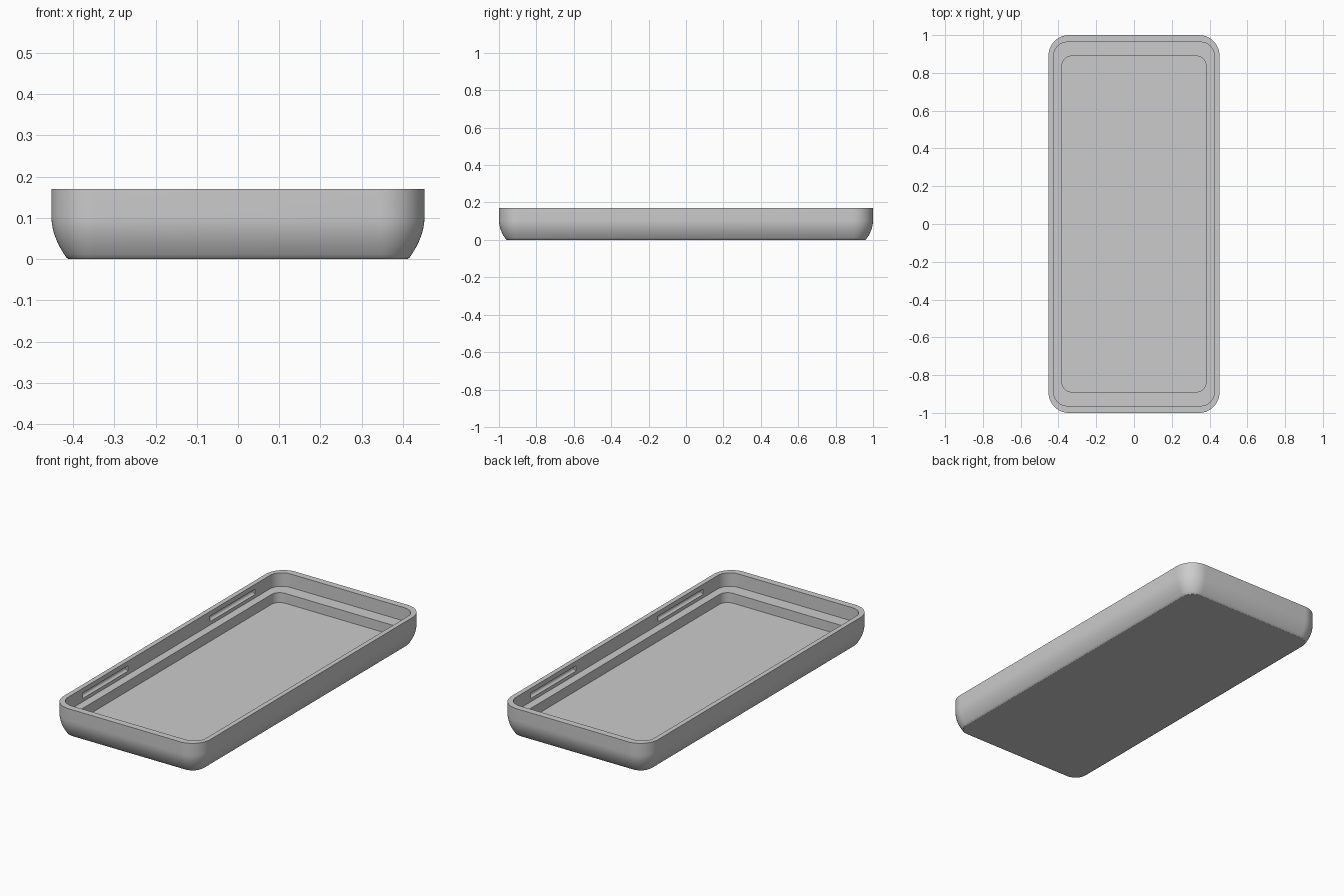
import bpy, bmesh, math

if "Cube" in bpy.data.objects:
    bpy.data.objects.remove(bpy.data.objects["Cube"])

HX, HY = 0.4525, 1.0     # outer half sizes
H, LEDGE, FLOOR = 0.17, 0.095, 0.04
SEG = 14                 # segments per rounded corner

grey = bpy.data.materials.new("plain grey")
grey.diffuse_color = (0.6, 0.6, 0.6, 1)
grey.use_nodes = True
grey.node_tree.nodes["Principled BSDF"].inputs["Base Color"].default_value = grey.diffuse_color


def ring(bm, inset_x, inset_y, radius, z):
    """Rounded rectangle loop of vertices."""
    hx, hy = HX - inset_x - radius, HY - inset_y - radius
    verts = []
    for k, (sx, sy) in enumerate([(1, 1), (-1, 1), (-1, -1), (1, -1)]):
        for i in range(SEG + 1):
            a = math.pi / 2 * (k + i / SEG)
            verts.append(bm.verts.new((sx * hx + radius * math.cos(a),
                                       sy * hy + radius * math.sin(a), z)))
    return verts


# Section from underside, up the curved outside, over the rim, down to the floor
sections = [(0.042, 0.042, 0.065, 0.0)]
for i in range(13):
    z = 0.003 + 0.102 * i / 12
    d = 0.037 * ((0.105 - z) / 0.102) ** 2
    sections.append((d, d, 0.108 - d, z))
sections += [(0, 0, 0.108, H),
             (0.0265, 0.037, 0.075, H),
             (0.0265, 0.037, 0.075, LEDGE),
             (0.0715, 0.111, 0.05, LEDGE),
             (0.0715, 0.111, 0.05, FLOOR)]

bm = bmesh.new()
rings = [ring(bm, *s) for s in sections]
n = len(rings[0])
for a, b in zip(rings, rings[1:]):
    for i in range(n):
        j = (i + 1) % n
        bm.faces.new((a[i], a[j], b[j], b[i]))
bm.faces.new(list(reversed(rings[0])))
bm.faces.new(rings[-1])
bmesh.ops.recalc_face_normals(bm, faces=bm.faces)
mesh = bpy.data.meshes.new("case_shell")
bm.to_mesh(mesh)
bm.free()
shell = bpy.data.objects.new("case_shell", mesh)
bpy.context.collection.objects.link(shell)
mesh.materials.append(grey)

# Four shallow rounded grooves on the inside of the long walls
cm = bmesh.new()
for sx in (-1, 1):
    for sy in (-1, 1):
        made = bmesh.ops.create_cone(cm, cap_ends=True, segments=24,
                                     radius1=0.015, radius2=0.015, depth=0.40)
        for v in made["verts"]:
            x, y, z = v.co
            v.co = (sx * 0.4255 + x, sy * 0.56 + z, 0.129 + y)
bmesh.ops.recalc_face_normals(cm, faces=cm.faces)
cut_mesh = bpy.data.meshes.new("groove_cutter")
cm.to_mesh(cut_mesh)
cm.free()
cut_mesh.materials.append(grey)
cutter = bpy.data.objects.new("groove_cutter", cut_mesh)
bpy.context.collection.objects.link(cutter)
cutter.hide_render = True

mod = shell.modifiers.new("grooves", "BOOLEAN")
mod.operation = "DIFFERENCE"
mod.solver = "EXACT"
mod.object = cutter
bpy.ops.object.select_all(action="DESELECT")
shell.select_set(True)
bpy.context.view_layer.objects.active = shell
bpy.ops.object.modifier_apply(modifier=mod.name)
bpy.data.objects.remove(cutter)

bpy.ops.object.shade_smooth_by_angle(angle=math.radians(30))
